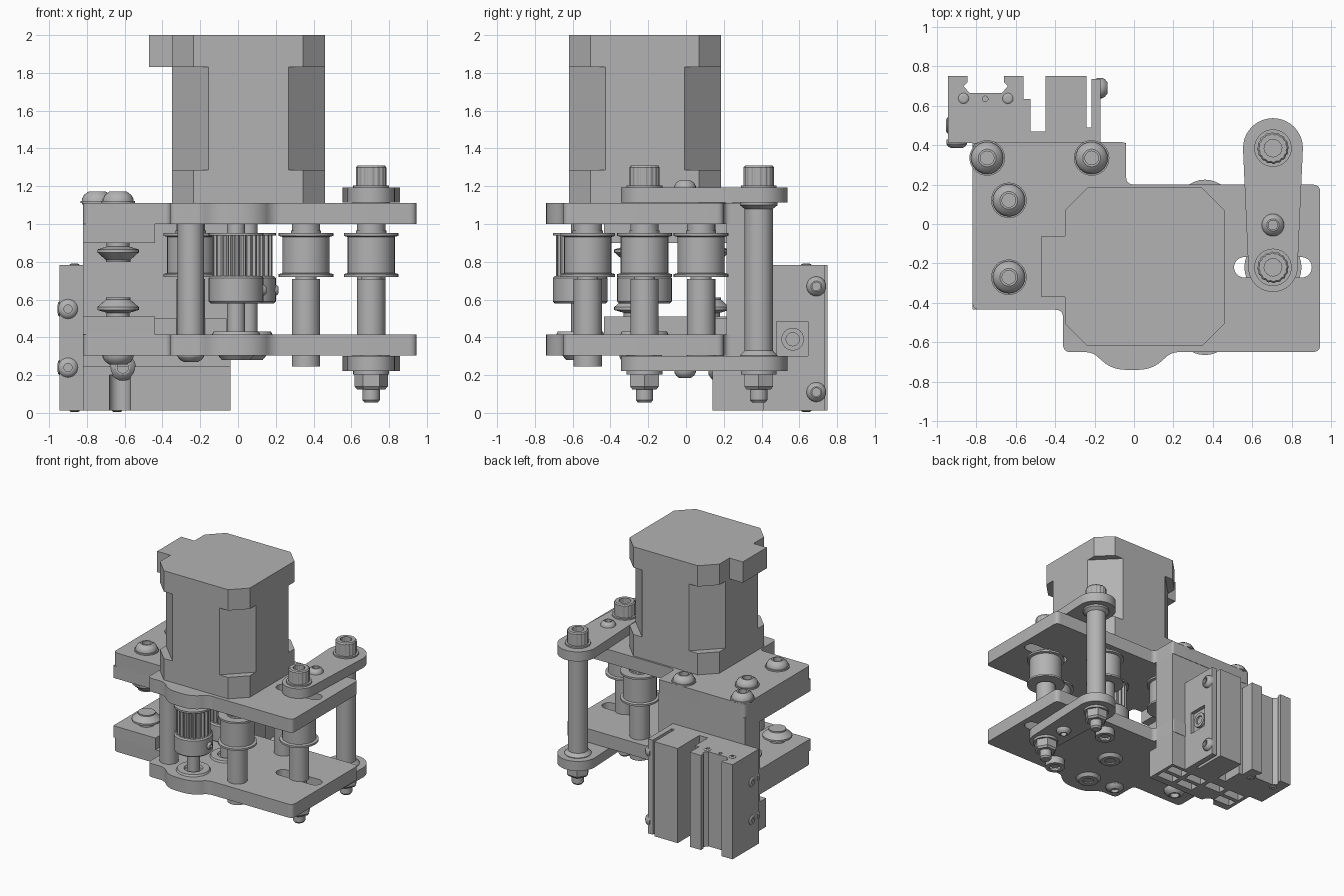
import bpy
import bmesh
from math import sin, cos, pi, radians
from mathutils import Vector

if "Cube" in bpy.data.objects:
    bpy.data.objects.remove(bpy.data.objects["Cube"], do_unlink=True)

grey = bpy.data.materials.new("machined grey")
grey.use_nodes = True
grey.diffuse_color = (0.45, 0.45, 0.45, 1)
grey.node_tree.nodes["Principled BSDF"].inputs["Base Color"].default_value = (0.45, 0.45, 0.45, 1)
parts = []


def finish(name, bm):
    bmesh.ops.recalc_face_normals(bm, faces=bm.faces[:])
    mesh = bpy.data.meshes.new(name)
    bm.to_mesh(mesh)
    bm.free()
    mesh.materials.append(grey)
    ob = bpy.data.objects.new(name, mesh)
    bpy.context.collection.objects.link(ob)
    parts.append(ob)
    return ob


def prism(name, pts, z0, z1):
    """Extrude an outline upward."""
    bm = bmesh.new()
    face = bm.faces.new([bm.verts.new((p[0], p[1], z0)) for p in pts])
    top = bmesh.ops.extrude_face_region(bm, geom=[face])["geom"]
    bmesh.ops.translate(bm, vec=(0, 0, z1 - z0),
                        verts=[v for v in top if isinstance(v, bmesh.types.BMVert)])
    return finish(name, bm)


def box(name, x0, x1, y0, y1, z0, z1):
    return prism(name, [(x0, y0), (x1, y0), (x1, y1), (x0, y1)], z0, z1)


def lathe(name, profile, at, segs=32, tooth=1.0, rot=(0, 0, 0)):
    """Turn a closed (radius, height) profile; tooth < 1 notches the rim."""
    bm = bmesh.new()
    rings = []
    for r, z in profile:
        if r == 0:
            rings.append([bm.verts.new((0, 0, z))] * segs)
            continue
        ring = []
        for i in range(segs):
            k = r * (tooth if i % 4 > 1 else 1)
            a = 2 * pi * i / segs
            ring.append(bm.verts.new((k * cos(a), k * sin(a), z)))
        rings.append(ring)
    for a, b in zip(rings, rings[1:]):
        for i in range(segs):
            j = (i + 1) % segs
            quad = list(dict.fromkeys([a[i], a[j], b[j], b[i]]))
            if len(quad) > 2:
                bm.faces.new(quad)
    ob = finish(name, bm)
    ob.location = at
    ob.rotation_euler = rot
    return ob


def cyl(name, x, y, r, z0, z1, segs=32):
    return lathe(name, [(0, z0), (r, z0), (r, z1), (0, z1)], (x, y, 0), segs)


def rounded(corners, n=6):
    """Round each (x, y, radius) corner of an outline."""
    out = []
    for i, (x, y, r) in enumerate(corners):
        p = Vector((x, y))
        a = Vector(corners[i - 1][:2]) - p
        b = Vector(corners[(i + 1) % len(corners)][:2]) - p
        if r == 0:
            out.append(p)
            continue
        a, b = p + a.normalized() * r, p + b.normalized() * r
        for k in range(n + 1):
            t = k / n
            out.append(a * (1 - t) ** 2 + p * 2 * t * (1 - t) + b * t * t)
    return out


def capsule(c0, r0, c1, r1, turn=0.0, n=20):
    """Outline round two centres; c0 takes the first half turn."""
    return [(c[0] + r * cos(s + turn + pi * k / n), c[1] + r * sin(s + turn + pi * k / n))
            for c, r, s in ((c0, r0, 0), (c1, r1, pi)) for k in range(n + 1)]


def cut(ob, *cutters):
    for c in cutters:
        c.hide_render = True
        mod = ob.modifiers.new("cut", "BOOLEAN")
        mod.operation, mod.solver, mod.object = "DIFFERENCE", "EXACT", c
        bpy.context.view_layer.objects.active = ob
        bpy.ops.object.modifier_apply(modifier=mod.name)
        parts.remove(c)
        bpy.data.objects.remove(c, do_unlink=True)


def button_screw(name, at, r=0.085, h=0.06, rot=(0, 0, 0)):
    lathe(name, [(0, -.02), (r, -.02), (r, h * .2), (r * .85, h * .65), (r * .55, h), (r * .42, h),
                 (r * .42, h * .3), (0, h * .3)], at, 24, 1, rot)


# Two matching plates with adjustment slots
OUTLINE = [(-.82, -.435, .04), (-.36, -.435, .04), (-.36, -.65, .04), (-.2, -.65, .05),
           (-.13, -.74, .09), (.11, -.74, .09), (.18, -.65, .05), (.945, -.65, .04),
           (.945, .2, .04), (-.04, .2, .04), (-.04, .415, .02), (-.82, .415, .04)]
for name, z0 in (("top_plate", 1.0), ("bottom_plate", .305)):
    plate = prism(name, rounded(OUTLINE), z0, z0 + .11)
    cut(plate, prism("slot", capsule((.85, -.22), .052, (.56, -.22), .052, -pi / 2), z0 - .1, z0 + .2))

# Thickened left ends and the back wall between the plates
box("upper_guide_block", -.82, -.44, -.435, .41, .9, 1.0)
box("lower_guide_block", -.82, -.44, -.435, .41, .415, .51)
box("back_wall", -.82, -.04, .215, .412, .24, 1.0)
box("wall_foot", -.44, -.06, .1, .215, .41, .5)

# Motor: chamfered end caps, slimmer middle, connector
def octagon(c):
    x0, x1, y0, y1 = -.35, .46, -.62, .185
    return [(x0 + c, y0), (x1 - c, y0), (x1, y0 + c), (x1, y1 - c),
            (x1 - c, y1), (x0 + c, y1), (x0, y1 - c), (x0, y0 + c)]


prism("motor_lower_cap", octagon(.115), 1.11, 1.285)
prism("motor_body", octagon(.193), 1.285, 1.83)
prism("motor_upper_cap", octagon(.115), 1.83, 2.0)
box("motor_connector", -.47, -.35, -.37, -.06, 1.83, 2.0)

# Smooth idler pulleys on posts
for x, y in ((.36, -.52), (.36, .08), (.705, -.22), (-.25, .08)):
    lathe("idler_pulley", [(0, .72), (.145, .72), (.145, .735), (.125, .74), (.125, .932), (.145, .937),
                           (.145, .952), (.08, .952), (.08, .965), (.075, .965), (.075, 1.0), (0, 1.0)], (x, y, 0))
    cyl("idler_post", x, y, .075, .41, .71)
    cyl("idler_axle", x, y, .055, .3, 1.0)
for x, y in ((.36, -.52), (.36, .08)):
    lathe("post_end", [(.045, .26), (.045, .245), (.075, .245), (.075, .31), (0, .31), (0, .27), (.045, .27)], (x, y, 0))

# Toothed pulleys with hubs, set screws and bearings
for x, y in ((-.01, -.56), (.055, -.22)):
    cyl("toothed_pulley", x, y, .1, .7, .95)
    lathe("pulley_teeth", [(0, .725), (.128, .725), (.128, .94), (0, .94)], (x, y, 0), 80, .88)
    cyl("pulley_flange", x, y, .145, .938, .952)
    lathe("pulley_hub", [(0, .58), (.135, .58), (.145, .59), (.145, .715), (.135, .725), (0, .725)], (x, y, 0))
    cyl("pulley_shaft", x, y, .048, .31, 1.0)
    button_screw("set_screw", (x + .14, y, .65), .03, .02, (0, pi / 2, 0))
    lathe("bearing_ring", [(.06, .41), (.07, .43), (.12, .43), (.13, .41)], (x, y, 0))
    lathe("shaft_end", [(.04, .29), (.04, .28), (.075, .28), (.1, .31), (0, .31), (0, .29), (.04, .29)], (x, y, 0))

# Plain spacer at the front left
cyl("front_spacer", -.25, -.53, .07, .41, 1.0)
button_screw("front_spacer_screw", (-.25, -.53, .305), .07, .035, (pi, 0, 0))

# Tension arms with bolts, nuts and the long spacer
ARM_ENDS = ((.705, .385), (.705, -.22))
for name, z0 in (("upper_arm", 1.115), ("lower_arm", .222)):
    prism(name, capsule(ARM_ENDS[0], .152, ARM_ENDS[1], .125), z0, z0 + .078)
lathe("long_spacer", [(0, .29), (.1, .29), (.1, .305), (.075, .33), (.075, 1.08), (.1, 1.1), (.1, 1.12), (0, 1.12)],
      (*ARM_ENDS[0], 0))
for x, y in ARM_ENDS:
    cyl("bolt_washer", x, y, .095, 1.19, 1.205)
    lathe("bolt_head", [(0, 1.2), (.08, 1.2), (.08, 1.3), (.072, 1.31), (.045, 1.31), (.045, 1.25), (0, 1.25)],
          (x, y, 0), 64, .95)
    cyl("nut_washer", x, y, .095, .203, .223)
    lathe("nut", [(0, .125), (.075, .125), (.088, .14), (.088, .205), (0, .205)], (x, y, 0), 6)
    lathe("bolt_tip", [(0, .055), (.035, .055), (.046, .068), (.046, .3), (0, .3)], (x, y, 0))
button_screw("upper_arm_screw", (.705, -.005, 1.193), .057, .037)
button_screw("lower_arm_screw", (.705, -.005, .222), .057, .037, (pi, 0, 0))

# Screws on the top plate and under the bottom plate
for x, y in ((-.745, .335), (-.215, .335), (-.635, .12), (-.635, -.27)):
    cyl("plate_washer", x, y, .09, 1.11, 1.122)
    button_screw("plate_screw", (x, y, 1.122), .082, .05)
    if y < .3:
        button_screw("underside_screw", (x, y, .305), .082, .05, (pi, 0, 0))
        # Facing cone guides between the blocks
        for z, turn in ((.51, 0), (.9, pi)):
            lathe("cone_guide", [(0, 0), (.06, 0), (.06, .02), (.11, .035), (.11, .05), (.065, .09), (.065, .1), (0, .1)],
                  (x, y, z), 32, 1, (turn, 0, 0))

# Lower mounting block: ribbed underside and a front screw channel
mount = box("mount_block", -.82, -.04, .14, .412, .012, .245)
cutters = [cyl("channel", -.625, .14, .055, -.1, .2)]
for i in range(4):
    for y in (.2, .31):
        if i != 1 or y > .3:
            x = -.79 + i * .19
            cutters.append(box("pocket", x, x + .155, y, y + .075, -.1, .12))
cut(mount, *cutters)
button_screw("channel_screw", (-.61, .16, .24), .07, .04, (pi / 2, 0, 0))

# Rear carriage with its open channel and split clamp
rear = prism("rear_carriage", [
    (-.945, .41), (-.17, .41), (-.17, .735), (-.215, .735), (-.215, .49), (-.24, .49), (-.24, .75),
    (-.45, .75), (-.45, .47), (-.525, .47), (-.525, .635), (-.56, .635), (-.56, .6), (-.945, .6)], .012, .783)
cut(rear, box("nut_recess", -.2, -.1, .48, .645, .3, .485))
lathe("clamp_nut", [(0, 0), (.06, 0), (.06, .02), (.035, .02), (.035, .005), (0, .005)],
      (-.2, .565, .39), 24, 1, (0, pi / 2, 0))
for z in (.11, .67):
    button_screw("clamp_screw", (-.17, .69, z), .052, .035, (0, pi / 2, 0))
for z in (.24, .55):
    button_screw("carriage_screw", (-.9, .41, z), .052, .025, (pi / 2, 0, 0))
    button_screw("carriage_side_screw", (-.945, .5, z), .04, .01, (0, -pi / 2, 0))

# Grooved rear rail
rail = prism("rear_rail", [
    (-.945, .6), (-.56, .6), (-.56, .75), (-.66, .75), (-.66, .72), (-.64, .7), (-.67, .665),
    (-.835, .665), (-.865, .7), (-.845, .72), (-.845, .75), (-.945, .75)], .012, .783)
cut(rail, cyl("rail_hole", -.755, .635, .014, .7, .9, 16))
for x in (-.865, -.64):
    button_screw("rail_screw", (x, .637, .783), .027, .008)
    button_screw("rail_screw_low", (x, .637, .012), .027, .008, (pi, 0, 0))

# Smooth round surfaces, sharp edges
bpy.ops.object.select_all(action="DESELECT")
for ob in parts:
    ob.select_set(True)
bpy.context.view_layer.objects.active = parts[0]
bpy.ops.object.shade_smooth_by_angle(angle=radians(30))
